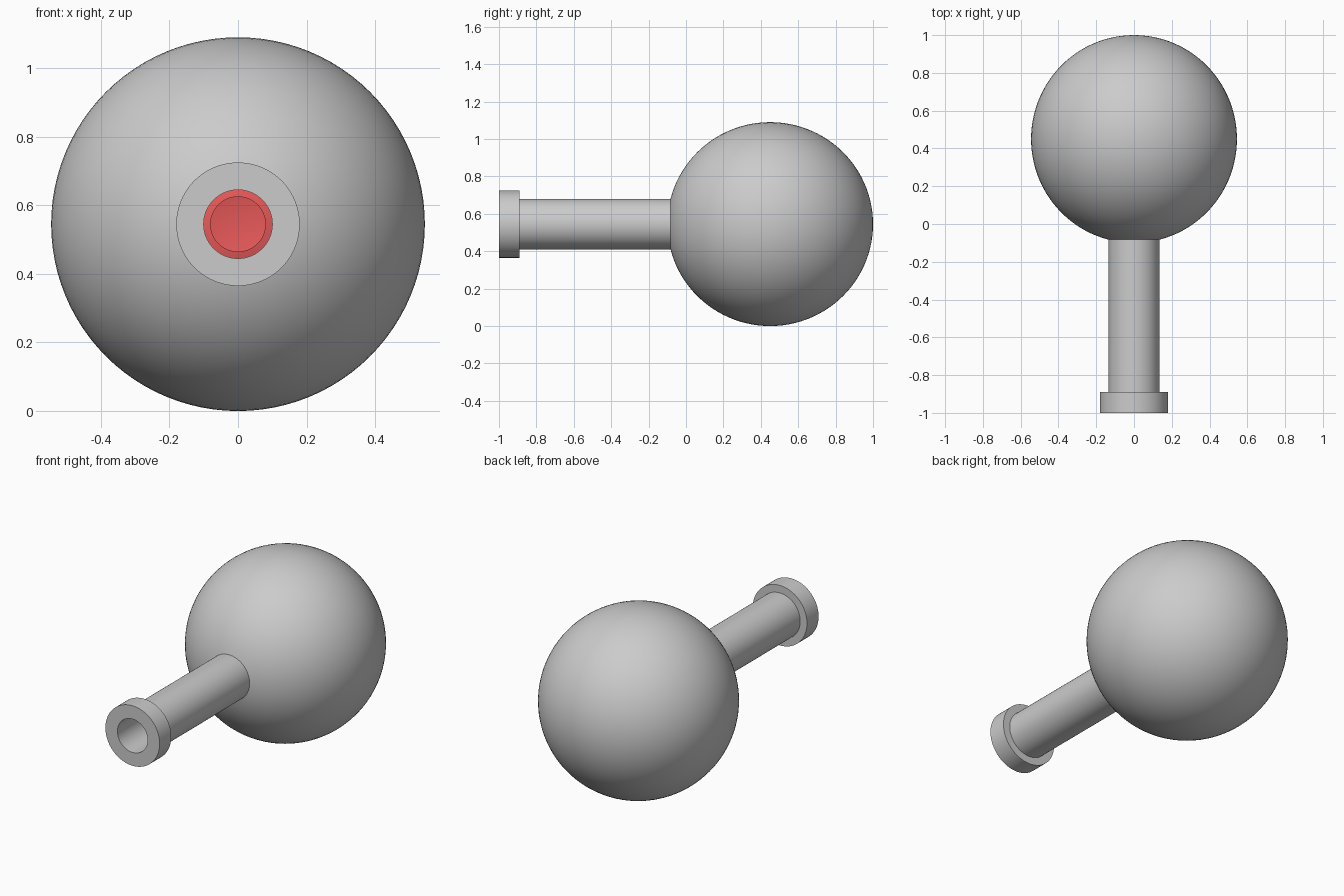
import bpy, bmesh, math
from mathutils import Matrix

if "Cube" in bpy.data.objects:
    bpy.data.objects.remove(bpy.data.objects["Cube"])

CY, CZ = 0.45, 0.545      # bulb centre


def lathe(name, profile, steps=96, sharp=40):
    """Spin (radius, y) points around the horizontal y axis of the flask."""
    bm = bmesh.new()
    verts = [bm.verts.new((r, y, 0)) for r, y in profile]
    edges = [bm.edges.new(p) for p in zip(verts, verts[1:])]
    bmesh.ops.spin(bm, geom=verts + edges, cent=(0, 0, 0), axis=(0, 1, 0),
                   angle=2 * math.pi, steps=steps, use_duplicate=False)
    bmesh.ops.remove_doubles(bm, verts=bm.verts, dist=1e-5)
    bmesh.ops.transform(bm, matrix=Matrix.Translation((0, 0, CZ)), verts=bm.verts)
    bmesh.ops.recalc_face_normals(bm, faces=bm.faces)
    mesh = bpy.data.meshes.new(name)
    bm.to_mesh(mesh)
    bm.free()
    obj = bpy.data.objects.new(name, mesh)
    bpy.context.collection.objects.link(obj)
    bpy.ops.object.select_all(action='DESELECT')
    obj.select_set(True)
    bpy.context.view_layer.objects.active = obj
    bpy.ops.object.shade_smooth_by_angle(angle=math.radians(sharp))
    return obj


def bulb(radius, half_length, neck, n=48):
    """Half-circle profile from the back pole to the neck opening."""
    end = math.pi - math.asin(neck / radius)
    return [(radius * math.sin(end * i / n), CY + half_length * math.cos(end * i / n))
            for i in range(n + 1)]


# glass flask: outer bulb, neck, rim, bore and inner bulb in one wall
outer = bulb(0.545, 0.55, 0.135)
inner = bulb(0.51, 0.515, 0.10)
rim = [(0.135, -0.89), (0.18, -0.89), (0.18, -1.0), (0.10, -1.0)]
lathe("flask", outer + rim + inner[::-1])

# red filling inside the bulb, open towards the neck
liquid = lathe("liquid", bulb(0.50, 0.505, 0.08))
red = bpy.data.materials.new("red_liquid")
red.diffuse_color = (0.8, 0.1, 0.1, 1)
red.use_nodes = True
red.node_tree.nodes["Principled BSDF"].inputs["Base Color"].default_value = red.diffuse_color
liquid.data.materials.append(red)
